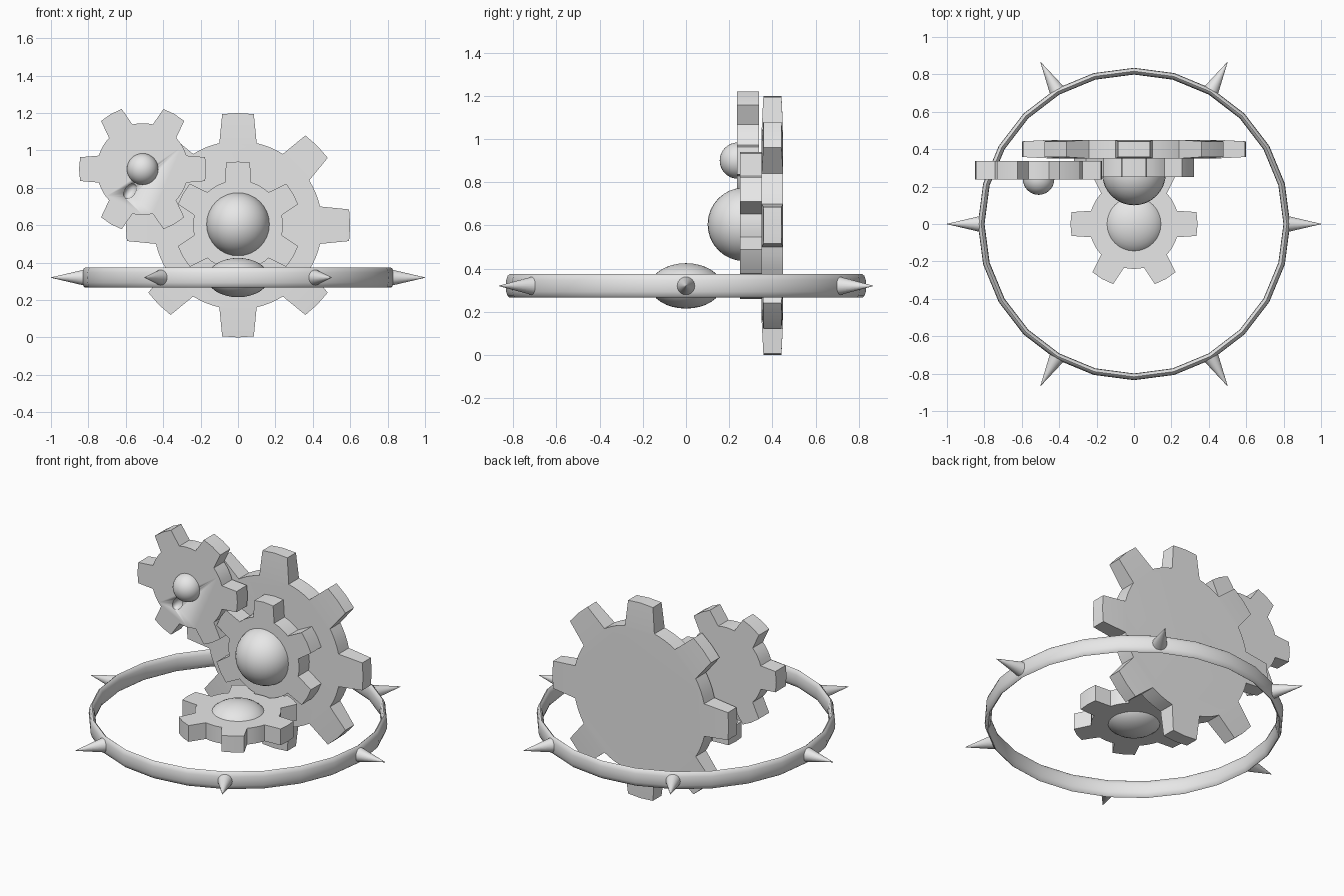
import bpy, bmesh, math
from mathutils import Matrix, Vector

old = bpy.data.objects.get("Cube")
if old:
    bpy.data.objects.remove(old, do_unlink=True)

GREY = (0.8, 0.8, 0.8, 1.0)
metal = bpy.data.materials.new("plain grey")
metal.use_nodes = True
metal.diffuse_color = GREY
metal.node_tree.nodes["Principled BSDF"].inputs["Base Color"].default_value = GREY

UPRIGHT = Matrix.Rotation(math.pi / 2, 4, 'X')


def finish(bm, name, matrix, angle=30):
    """Turn a bmesh into a placed, shaded object."""
    bmesh.ops.transform(bm, matrix=matrix, verts=bm.verts)
    bmesh.ops.recalc_face_normals(bm, faces=bm.faces)
    mesh = bpy.data.meshes.new(name)
    bm.to_mesh(mesh)
    bm.free()
    mesh.materials.append(metal)
    obj = bpy.data.objects.new(name, mesh)
    bpy.context.collection.objects.link(obj)
    bpy.ops.object.select_all(action='DESELECT')
    obj.select_set(True)
    bpy.context.view_layer.objects.active = obj
    bpy.ops.object.shade_smooth_by_angle(angle=math.radians(angle))
    return obj


def gear(name, centre, teeth, root, tip, phase=0, upright=True, taper=0.0, half=0.05):
    """Flat toothed disc with flared teeth, slightly thinner at the tips."""
    bm = bmesh.new()
    step = math.tau / teeth
    sides = []
    for s in (1, -1):
        def ring_vert(radius, angle, z):
            return bm.verts.new((radius * math.cos(angle), radius * math.sin(angle), s * z))
        body, outline = [], []
        for i in range(teeth):
            a = math.radians(phase) + i * step
            base = [ring_vert(root, a + k * step, half) for k in (-0.285, 0.285)]
            top = [ring_vert(tip, a + k * step, half - taper) for k in (-0.18, 0, 0.18)]
            valley = [ring_vert(root, a + k * step, half) for k in (0.39, 0.5, 0.61)]
            bm.faces.new([base[0], *top, base[1]])
            body += base + valley
            outline += [base[0], *top, base[1], *valley]
        bm.faces.new(body)
        sides.append(outline)
    front, back = sides
    for i in range(len(front)):
        bm.faces.new((front[i - 1], front[i], back[i], back[i - 1]))
    turn = UPRIGHT if upright else Matrix()
    return finish(bm, name, Matrix.Translation(centre) @ turn)


def ball(name, centre, size, turn=Matrix()):
    """Smooth ellipsoid."""
    bm = bmesh.new()
    bmesh.ops.create_uvsphere(bm, u_segments=32, v_segments=16, radius=1)
    scale = Matrix.Diagonal((*size, 1))
    return finish(bm, name, Matrix.Translation(centre) @ turn @ scale, 60)


# Upright gears
gear("large_gear", (0, 0.4, 0.6), 8, 0.45, 0.6, taper=0.008)
gear("middle_gear", (0, 0.3, 0.6), 6, 0.24, 0.34, phase=30)
side_gear = gear("side_gear", (-0.51, 0.287, 0.9), 6, 0.245, 0.34)

# Small oval dent in the side gear
cutter = ball("dent_cutter", (-0.577, 0.237, 0.782), (0.028, 0.03, 0.045),
              Matrix.Rotation(0.6, 4, 'Y'))
cutter.hide_render = True
dent = side_gear.modifiers.new("dent", 'BOOLEAN')
dent.operation = 'DIFFERENCE'
dent.object = cutter
bpy.context.view_layer.objects.active = side_gear
bpy.ops.object.modifier_apply(modifier=dent.name)
bpy.data.objects.remove(cutter, do_unlink=True)

# Flat gear in the middle of the ring
RING_Z = 0.32
gear("flat_gear", (0, 0, RING_Z), 6, 0.24, 0.34, upright=False)

# Domed hubs
ball("middle_hub", (0, 0.27, 0.605), (0.17, 0.17, 0.17))
ball("side_hub", (-0.51, 0.24, 0.9), (0.084, 0.084, 0.084))
ball("flat_hub", (0, 0, RING_Z), (0.165, 0.165, 0.105))

# Tall, thin ring
bm = bmesh.new()
SEGMENTS, SECTION = 24, 12
loops = []
for i in range(SEGMENTS):
    a = math.tau * i / SEGMENTS
    loop = []
    for j in range(SECTION):
        b = math.tau * j / SECTION
        r = 0.817 + 0.018 * math.cos(b)
        loop.append(bm.verts.new((r * math.cos(a), r * math.sin(a), 0.054 * math.sin(b))))
    loops.append(loop)
for i in range(SEGMENTS):
    for j in range(SECTION):
        bm.faces.new((loops[i - 1][j - 1], loops[i][j - 1], loops[i][j], loops[i - 1][j]))
finish(bm, "ring", Matrix.Translation((0, 0, RING_Z)), 60)

# Spikes around the ring
for i in range(6):
    bm = bmesh.new()
    bmesh.ops.create_cone(bm, cap_ends=True, segments=24, radius1=0.043, radius2=0.001, depth=0.18)
    out = Vector((math.cos(i * math.tau / 6), math.sin(i * math.tau / 6), 0))
    place = Matrix.Translation(out * 0.91 + Vector((0, 0, RING_Z)))
    finish(bm, f"spike_{i + 1}", place @ out.to_track_quat('Z', 'Y').to_matrix().to_4x4())
